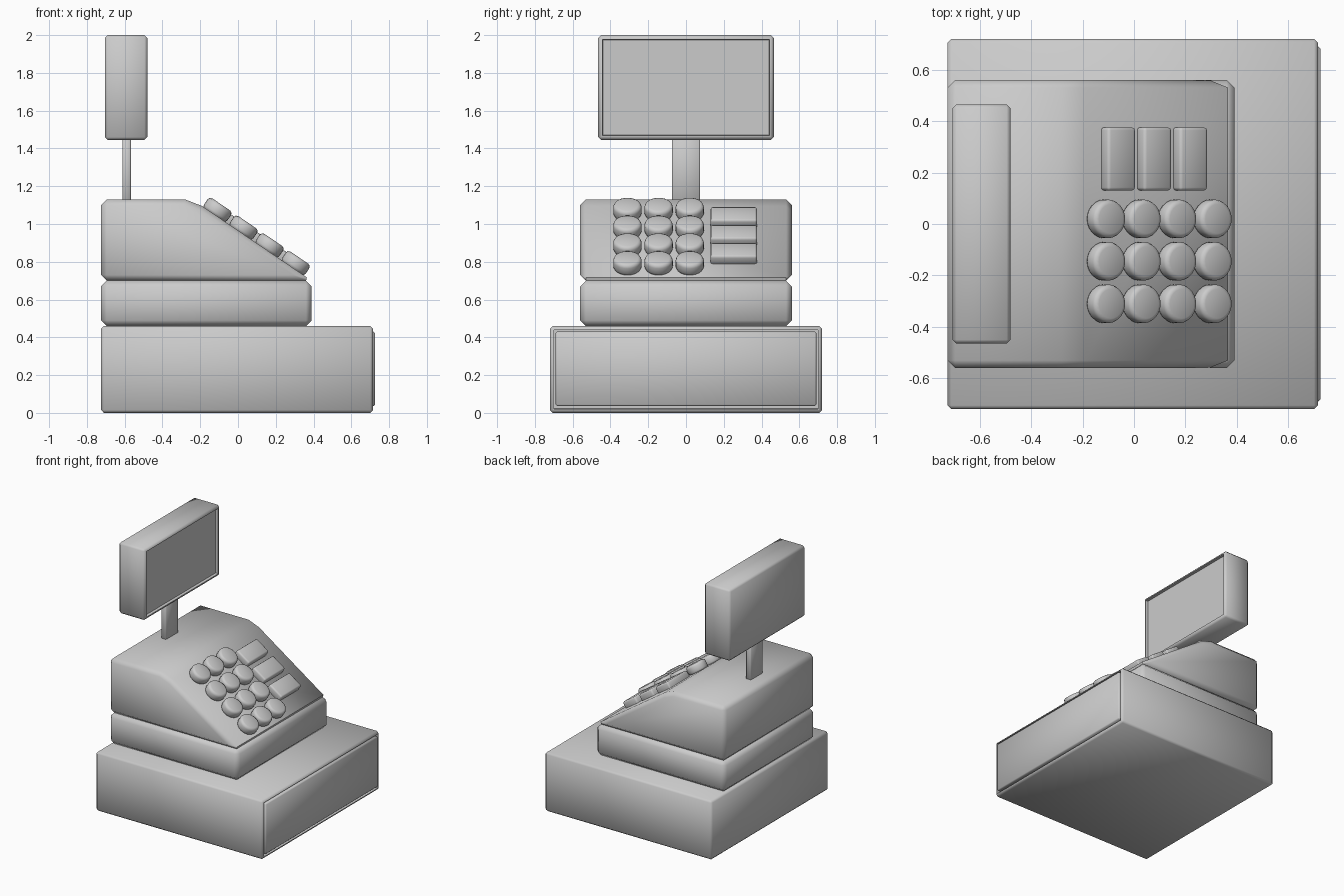
import bpy, bmesh, math
from mathutils import Matrix, Vector

cube = bpy.data.objects.get("Cube")
if cube:
    bpy.data.objects.remove(cube)

grey = bpy.data.materials.new("plain_grey")
grey.use_nodes = True
grey.diffuse_color = (0.6, 0.6, 0.6, 1)
grey.node_tree.nodes["Principled BSDF"].inputs["Base Color"].default_value = (0.6, 0.6, 0.6, 1)


def chamfer(bm, width, segments=1):
    edges = [e for e in bm.edges if len(e.link_faces) == 2 and e.calc_face_angle() > math.radians(40)]
    bmesh.ops.bevel(bm, geom=edges, offset=width, segments=segments, profile=0.5, affect='EDGES')


def finish(bm, name, matrix=Matrix(), angle=60):
    bmesh.ops.recalc_face_normals(bm, faces=bm.faces[:])
    mesh = bpy.data.meshes.new(name)
    bm.to_mesh(mesh)
    bm.free()
    mesh.materials.append(grey)
    obj = bpy.data.objects.new(name, mesh)
    bpy.context.collection.objects.link(obj)
    obj.matrix_world = matrix
    bpy.ops.object.select_all(action='DESELECT')
    obj.select_set(True)
    bpy.context.view_layer.objects.active = obj
    bpy.ops.object.shade_smooth_by_angle(angle=math.radians(angle))
    return obj


def box_mesh(x, y, z, width, segments=1):
    """Chamfered box from (min, max) ranges."""
    bm = bmesh.new()
    bmesh.ops.create_cube(bm, size=1)
    for v in bm.verts:
        v.co = [r[0] if c < 0 else r[1] for c, r in zip(v.co, (x, y, z))]
    chamfer(bm, width, segments)
    return bm


def recess(bm, steps):
    """Inset the large +x face in (thickness, depth) steps."""
    bm.normal_update()
    face = max((f for f in bm.faces if f.normal.x > 0.99), key=lambda f: f.calc_area())
    for thickness, depth in steps:
        bmesh.ops.inset_region(bm, faces=[face], thickness=thickness, depth=depth, use_even_offset=True)


# Cash drawer housing and its front panel
bm = box_mesh((-0.725, 0.715), (-0.72, 0.72), (0, 0.46), 0.015)
recess(bm, [(0.005, 0), (0.002, -0.03)])
finish(bm, "drawer_housing")
finish(box_mesh((0.66, 0.725), (-0.69, 0.69), (0.036, 0.43), 0.008), "drawer_front")

# Middle body
finish(box_mesh((-0.725, 0.39), (-0.56, 0.56), (0.46, 0.70), 0.03), "lower_body")

# Sloped upper body
profile = [(-0.725, 0.70), (-0.725, 1.13), (-0.28, 1.13), (-0.19, 1.095), (0.39, 0.70)]
bm = bmesh.new()
side = bm.faces.new([bm.verts.new((x, -0.56, z)) for x, z in profile])
extruded = bmesh.ops.extrude_face_region(bm, geom=[side])["geom"]
bmesh.ops.translate(bm, vec=(0, 1.12, 0), verts=[g for g in extruded if isinstance(g, bmesh.types.BMVert)])
bmesh.ops.recalc_face_normals(bm, faces=bm.faces[:])
chamfer(bm, 0.03)
finish(bm, "sloped_body")

# Keys stand on the slope
top, tip = Vector((-0.19, 0, 1.095)), Vector((0.39, 0, 0.70))
run = tip - top
tilt = Matrix.Rotation(math.atan2(-run.z, run.x), 4, 'Y')


def on_slope(x, y):
    spot = top + run * ((x - top.x) / run.x)
    return Matrix.Translation((spot.x, y, spot.z)) @ tilt


for row in range(4):
    for col in range(3):
        bm = bmesh.new()
        bmesh.ops.create_cone(bm, cap_ends=True, segments=24, radius1=0.075, radius2=0.075,
                              depth=0.07, matrix=Matrix.Translation((0, 0, 0.029)))
        chamfer(bm, 0.018, 2)
        finish(bm, f"round_key_{row}_{col}", on_slope(-0.125 + 0.138 * row, 0.02 - 0.165 * col))

for row in range(3):
    bm = box_mesh((-0.065, 0.065), (-0.123, 0.123), (-0.01, 0.05), 0.012, 2)
    finish(bm, f"wide_key_{row}", on_slope(-0.074 + 0.14 * row, 0.253))

# Display on its post
finish(box_mesh((-0.612, -0.567), (-0.075, 0.075), (1.1, 1.47), 0.006), "display_post")
bm = box_mesh((-0.705, -0.48), (-0.465, 0.465), (1.445, 2.0), 0.015)
recess(bm, [(0.008, 0), (0.003, -0.02), (0.012, 0)])
finish(bm, "display")
